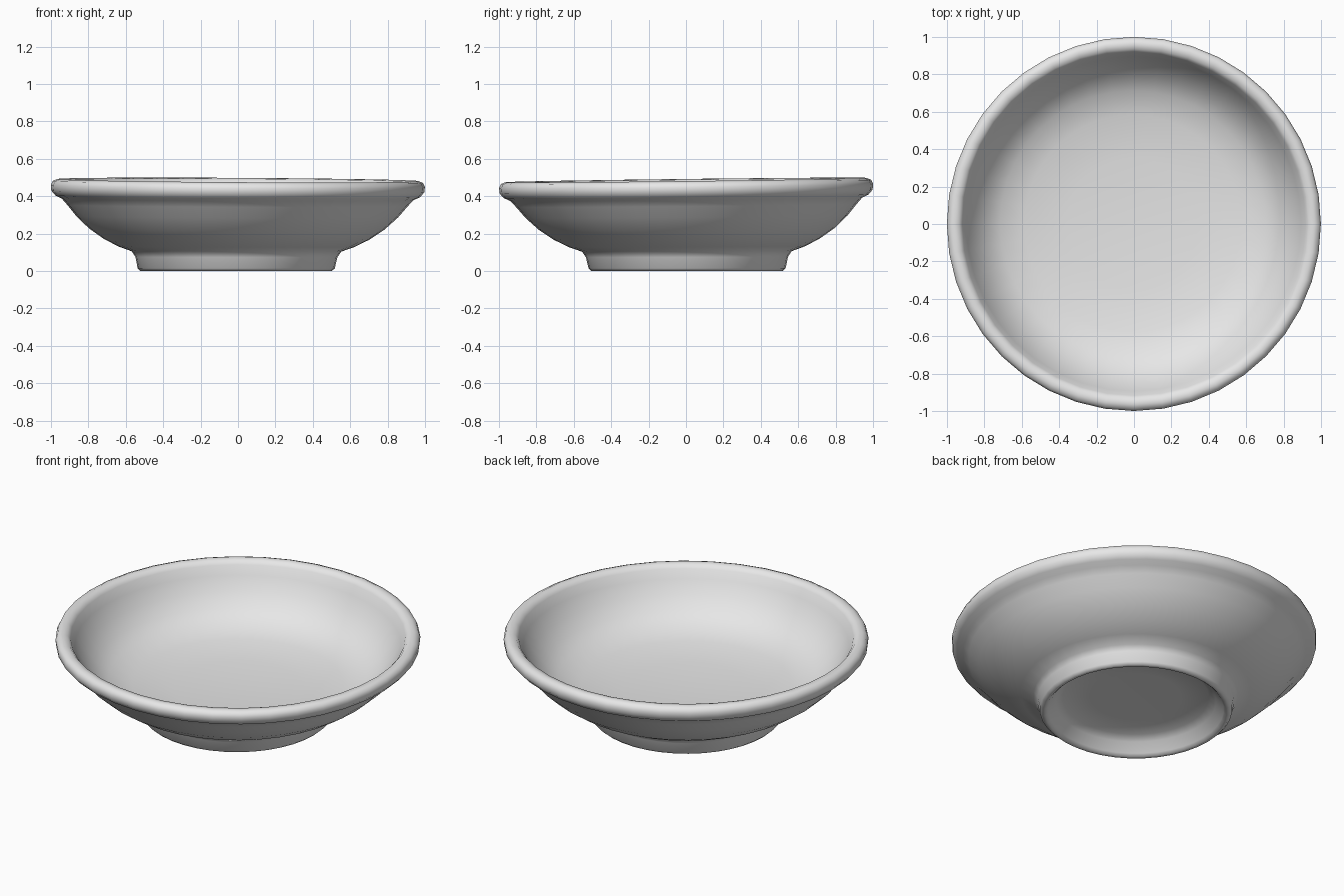
import bpy
import bmesh
from math import tau
from mathutils import Matrix, Vector

cube = bpy.data.objects.get("Cube")
if cube:
    bpy.data.objects.remove(cube, do_unlink=True)

SIDES = 40

glaze = bpy.data.materials.new("plain grey")
glaze.use_nodes = True
colour = (0.8, 0.8, 0.8, 1)
glaze.diffuse_color = colour
glaze.node_tree.nodes["Principled BSDF"].inputs["Base Color"].default_value = colour

# Closed half section (radius, height): recess, foot ring, outer wall, rolled rim, inner wall
profile = [
    (0, 0.1), (0.25, 0.1), (0.4, 0.095), (0.44, 0.07), (0.48, 0.02),
    (0.495, 0.006), (0.512, 0.006), (0.527, 0.02), (0.54, 0.08), (0.56, 0.11),
    (0.63, 0.135), (0.71, 0.175), (0.79, 0.23), (0.86, 0.295), (0.91, 0.355),
    (0.94, 0.388), (0.975, 0.405), (0.997, 0.43), (1, 0.46), (0.99, 0.482),
    (0.965, 0.492), (0.935, 0.487), (0.918, 0.467), (0.895, 0.415), (0.85, 0.34),
    (0.79, 0.27), (0.71, 0.215), (0.58, 0.18), (0.35, 0.158), (0, 0.15),
]

# Dish turned around the vertical axis
bm = bmesh.new()
verts = [bm.verts.new((r, 0, z)) for r, z in profile]
edges = [bm.edges.new(pair) for pair in zip(verts, verts[1:])]
bmesh.ops.spin(bm, geom=verts + edges, cent=(0, 0, 0), axis=(0, 0, 1),
               angle=tau, steps=SIDES, use_duplicate=False)
bmesh.ops.remove_doubles(bm, verts=bm.verts, dist=0.0005)

# Hand-thrown look: the rim leans slightly and the foot sits a little off centre
for v in bm.verts:
    rise = v.co.z / 0.49
    lean = (0.012 * v.co.y - 0.006 * v.co.x) * rise
    v.co += Vector((-0.01 * (1 - min(rise, 1)), 0.006 * (1 - min(rise, 1)), lean))

lowest = min(v.co.z for v in bm.verts)
bmesh.ops.transform(bm, matrix=Matrix.Translation((0, 0, -lowest)), verts=bm.verts)
bmesh.ops.recalc_face_normals(bm, faces=bm.faces)
for face in bm.faces:
    face.smooth = True

mesh = bpy.data.meshes.new("dish")
bm.to_mesh(mesh)
bm.free()
mesh.materials.append(glaze)
dish = bpy.data.objects.new("dish", mesh)
bpy.context.collection.objects.link(dish)
